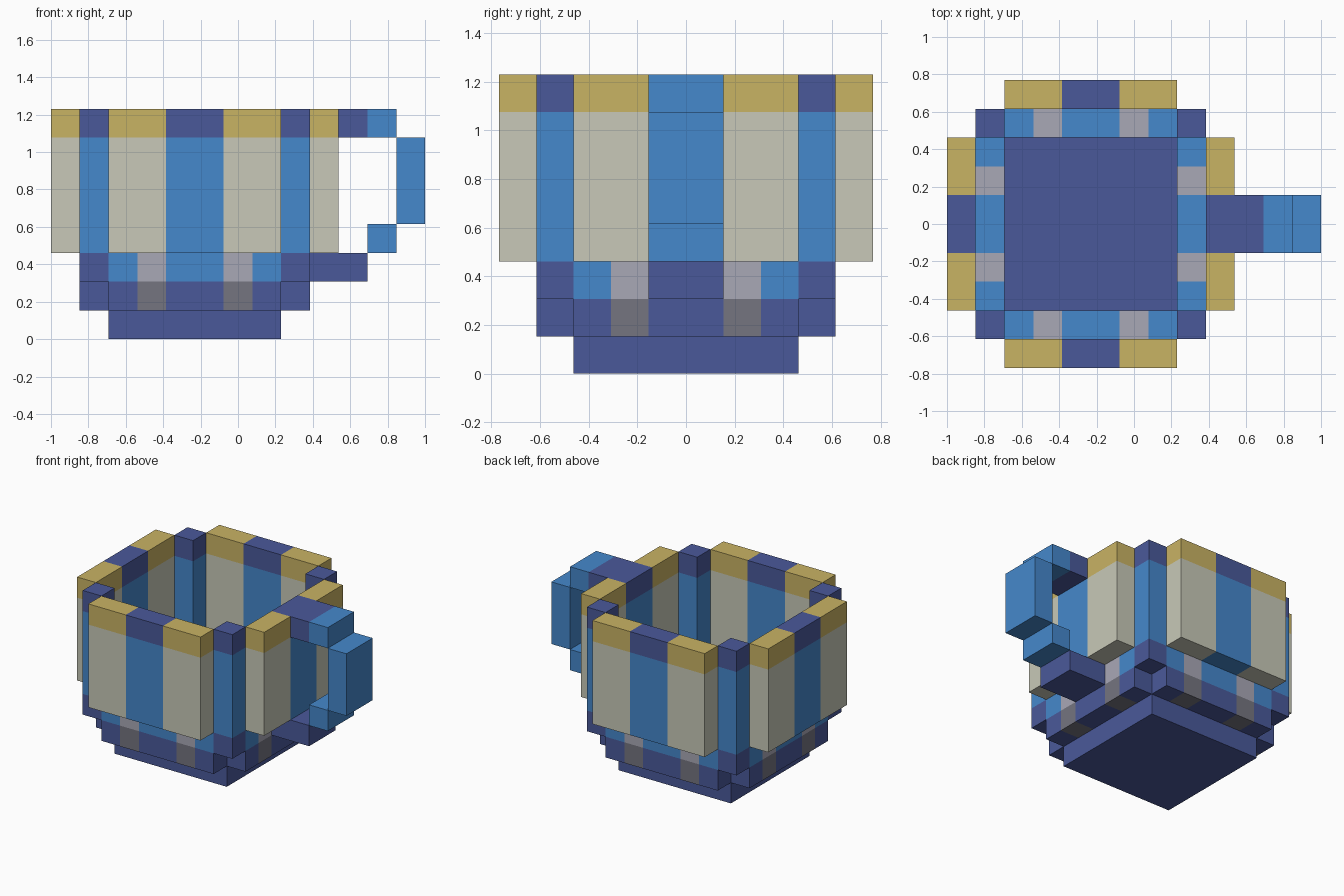
import bpy, bmesh
from mathutils import Vector

if "Cube" in bpy.data.objects:
    bpy.data.objects.remove(bpy.data.objects["Cube"])

U = 2 / 13                                   # one block
ORIGIN = Vector((-1, -5 * U, 0))


def linear(c):
    c /= 255
    return c / 12.92 if c <= 0.04045 else ((c + 0.055) / 1.055) ** 2.4


PALETTE = {
    "indigo": (74, 89, 154), "blue": (69, 136, 204), "gold": (201, 179, 100),
    "cream": (200, 201, 184), "light grey": (169, 168, 182), "dark grey": (117, 117, 128),
}
NAMES = list(PALETTE)
MATS = []
for name, rgb in PALETTE.items():
    m = bpy.data.materials.new(name)
    m.diffuse_color = (*map(linear, rgb), 1)
    m.use_nodes = True
    m.node_tree.nodes["Principled BSDF"].inputs["Base Color"].default_value = m.diffuse_color
    MATS.append(m)

parts = {}                                   # part name -> {cell: colour}


def fill(part, xs, ys, zs, colour):
    """Fill a range of blocks; colour is a name or a rule of (x, y, z)."""
    cells = parts.setdefault(part, {})
    for x in range(*xs):
        for y in range(*ys):
            for z in range(*zs):
                cells[x, y, z] = colour(x, y, z) if callable(colour) else colour


def ring_colour(along, z):
    if along in (3, 6):
        return "dark grey" if z == 1 else "light grey"
    return "indigo" if z == 1 else "blue"


def wall_colour(along, z):
    if along in (4, 5):
        return "indigo" if z == 7 else "blue"
    return "gold" if z == 7 else "cream"


def post_colour(x, y, z):
    return "indigo" if z in (2, 7) else "blue"


# Floor slab
fill("cup_base", (2, 8), (2, 8), (0, 1), "indigo")

# Lower ring and outer walls, on all four sides
for near, ring in ((0, 1), (9, 8)):
    fill("lower_ring", (2, 8), (ring, ring + 1), (1, 3), lambda x, y, z: ring_colour(x, z))
    fill("lower_ring", (ring, ring + 1), (2, 8), (1, 3), lambda x, y, z: ring_colour(y, z))
    fill("cup_walls", (2, 8), (near, near + 1), (3, 8), lambda x, y, z: wall_colour(x, z))
    fill("cup_walls", (near, near + 1), (2, 8), (3, 8), lambda x, y, z: wall_colour(y, z))

# Corner posts
for x in (1, 8):
    for y in (1, 8):
        fill("corner_posts", (x, x + 1), (y, y + 1), (2, 8), post_colour)

# Stepped handle
fill("handle", (9, 11), (4, 6), (2, 3), "indigo")
fill("handle", (11, 12), (4, 6), (3, 4), "blue")
fill("handle", (12, 13), (4, 6), (4, 7), "blue")
fill("handle", (11, 12), (4, 6), (7, 8), "blue")
fill("handle", (10, 11), (4, 6), (7, 8), "indigo")

solid = {c for cells in parts.values() for c in cells}

# Turn each part into a mesh of its exposed faces, merged by colour
for part, cells in parts.items():
    bm = bmesh.new()
    for cell, colour in cells.items():
        centre = Vector(cell) + Vector((0.5, 0.5, 0.5))
        for axis in range(3):
            for sign in (-1, 1):
                n = Vector((0, 0, 0))
                n[axis] = sign
                if tuple(int(a + b) for a, b in zip(cell, n)) in solid:
                    continue
                a = Vector((0, 0, 0))
                a[(axis + 1) % 3] = 0.5
                b = n.cross(a)
                mid = centre + n / 2
                quad = (mid - a - b, mid + a - b, mid + a + b, mid - a + b)
                face = bm.faces.new([bm.verts.new(ORIGIN + p * U) for p in quad])
                face.material_index = NAMES.index(colour)
    bmesh.ops.remove_doubles(bm, verts=bm.verts, dist=1e-4)
    bmesh.ops.dissolve_limit(bm, angle_limit=0.01, verts=bm.verts, edges=bm.edges,
                             delimit={'MATERIAL'})
    mesh = bpy.data.meshes.new(part)
    for m in MATS:
        mesh.materials.append(m)
    bm.to_mesh(mesh)
    bm.free()
    bpy.context.collection.objects.link(bpy.data.objects.new(part, mesh))
